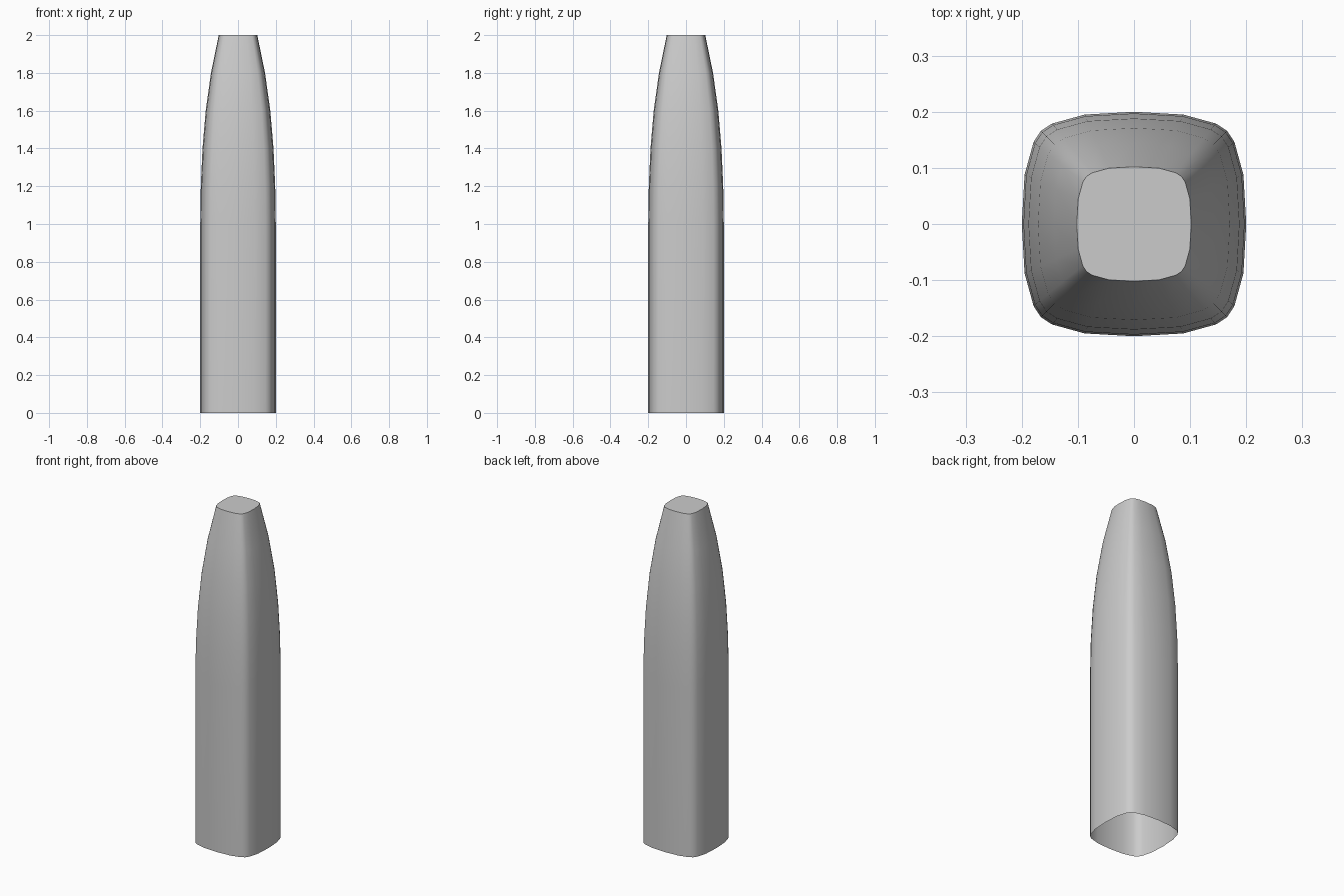
import bpy, bmesh, math

if "Cube" in bpy.data.objects:
    bpy.data.objects.remove(bpy.data.objects["Cube"])

# Rounded-square outline: one eighth, mirrored about the diagonal, then turned four times
eighth = [(0.20, 0.0), (0.195, 0.088), (0.179, 0.146), (0.166, 0.166)]
quarter = eighth + [(y, x) for x, y in reversed(eighth[1:-1])]
outline = []
for k in range(4):
    c, s = round(math.cos(k * math.pi / 2)), round(math.sin(k * math.pi / 2))
    outline += [(c * x - s * y, s * x + c * y) for x, y in quarter]

# Height and half width of each level: straight shaft, then a curved taper
levels = [(0, .2), (1.0, .2), (1.2, .197), (1.4, .188), (1.6, .171), (1.8, .143), (2.0, .102)]

bm = bmesh.new()
rings = [[bm.verts.new((x * w / .2, y * w / .2, z)) for x, y in outline] for z, w in levels]
n = len(outline)
for lo, hi in zip(rings, rings[1:]):
    for i in range(n):
        j = (i + 1) % n
        bm.faces.new((lo[i], lo[j], hi[j], hi[i]))

# Flat cap on top; underside stays open
bm.faces.new(rings[-1])

mesh = bpy.data.meshes.new("tapered_post")
bm.to_mesh(mesh)
bm.free()
post = bpy.data.objects.new("tapered_post", mesh)
bpy.context.collection.objects.link(post)
bpy.context.view_layer.objects.active = post
post.select_set(True)
bpy.ops.object.shade_smooth_by_angle(angle=math.radians(40))
